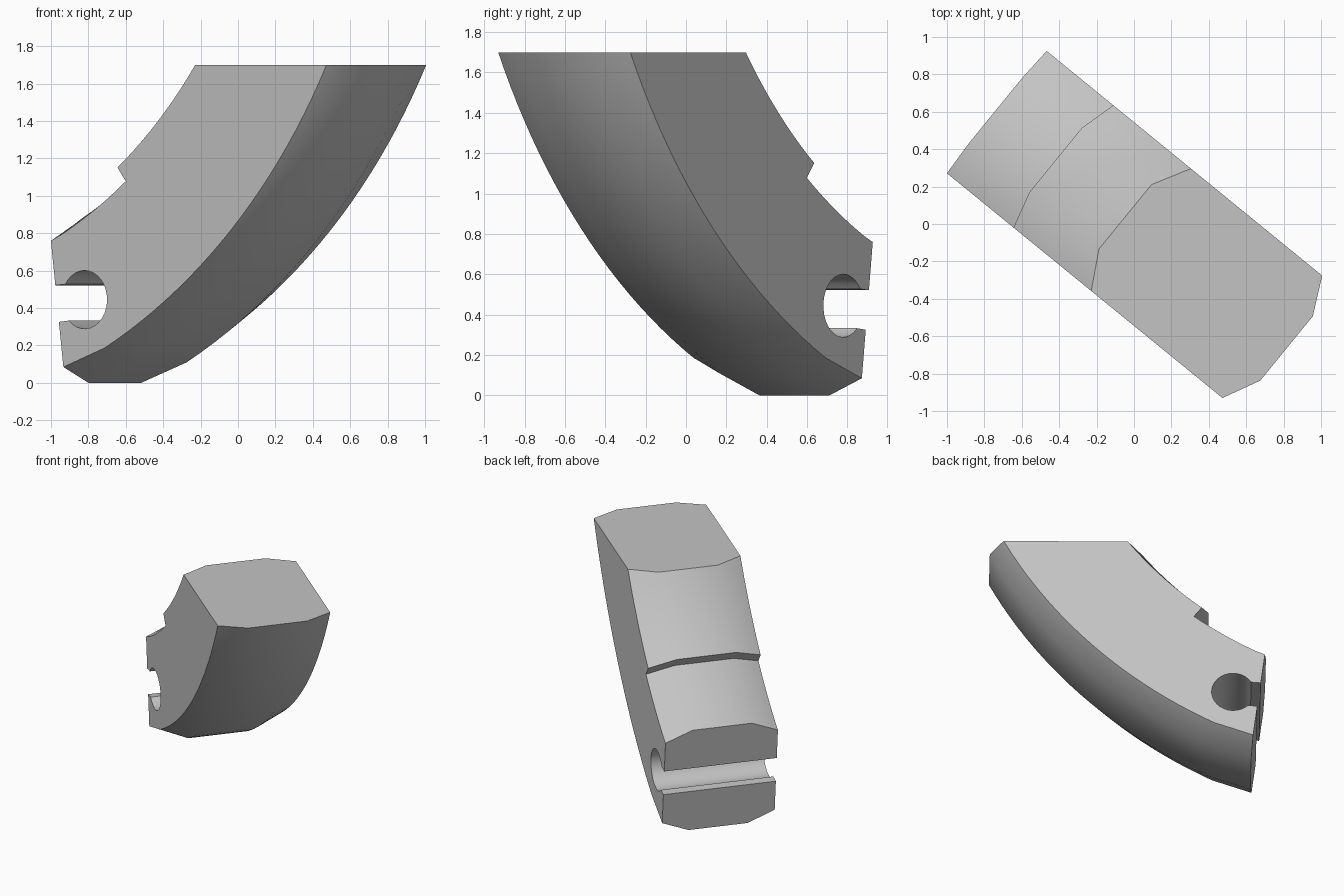
import bpy, bmesh
from math import sin, cos, acos, radians, atan2, asin, pi

if "Cube" in bpy.data.objects:
    bpy.data.objects.remove(bpy.data.objects["Cube"])

TOP = 1.7
CENTRE_U, CENTRE_Z = -2.23, 3.39      # centre shared by all curved faces
BULGE = 0.087                         # crown height of the middle strip
STEP = radians(37.9)                  # angle of the step on the inner face
AXIS_U, AXIS_V = (0.775, -0.632), (0.632, 0.775)


def arc(r, a, b, steps):
    angles = [a + (b - a) * i / steps for i in range(steps + 1)]
    return [(CENTRE_U + r * sin(t), CENTRE_Z - r * cos(t)) for t in angles]


def top_angle(r):
    return acos((CENTRE_Z - TOP) / r)


def end_point(z):
    # point on the slightly leaning lower end face
    return (-0.85 - 0.127 * z, z)


def slot():
    # keyhole: a round hole open to the end face
    u, z, r, half, tilt = -0.715, 0.445, 0.156, 0.098, 0.12
    gap = asin(half / r)
    start, finish = pi + tilt - gap, -pi + tilt + gap
    hole = [start + (finish - start) * i / 24 for i in range(25)]
    return ([end_point(0.522)]
            + [(u + r * cos(t), z + r * sin(t)) for t in hole]
            + [end_point(0.326)])


def section(crown):
    upper, lower, outer = 2.837 - crown, 2.93 - crown, 3.605 + crown
    inner_end = end_point(0.76 + 0.95 * crown)
    low = atan2(inner_end[0] - CENTRE_U, CENTRE_Z - inner_end[1])
    return (arc(upper, top_angle(upper), STEP, 10)
            + arc(lower, STEP, low, 8)[:-1] + [inner_end]
            + slot()
            + [end_point(0.085 * (1 - crown / BULGE))]
            + arc(outer, radians(27.3), top_angle(outer), 22))


# Curved block, lofted through four sections across its width
bm = bmesh.new()
rings = []
for v, crown in ((-0.422, 0), (-0.222, BULGE), (0.222, BULGE), (0.422, 0)):
    rings.append([bm.verts.new((u * AXIS_U[0] + v * AXIS_V[0],
                                u * AXIS_U[1] + v * AXIS_V[1], z))
                  for u, z in section(crown)])
for a, b in zip(rings, rings[1:]):
    for i in range(len(a)):
        j = (i + 1) % len(a)
        bm.faces.new((a[i], a[j], b[j], b[i]))
bm.faces.new(rings[0])
bm.faces.new(rings[-1])
bmesh.ops.recalc_face_normals(bm, faces=bm.faces)
mesh = bpy.data.meshes.new("curved_block")
bm.to_mesh(mesh)
bm.free()
block = bpy.data.objects.new("curved_block", mesh)
bpy.context.collection.objects.link(block)

# Plain grey material
grey = bpy.data.materials.new("light_grey")
grey.use_nodes = True
colour = (0.55, 0.55, 0.55, 1)
grey.diffuse_color = colour
grey.node_tree.nodes["Principled BSDF"].inputs["Base Color"].default_value = colour
mesh.materials.append(grey)

# Smooth curves with crisp edges
bpy.ops.object.select_all(action='DESELECT')
block.select_set(True)
bpy.context.view_layer.objects.active = block
bpy.ops.object.shade_smooth_by_angle(angle=radians(30))
